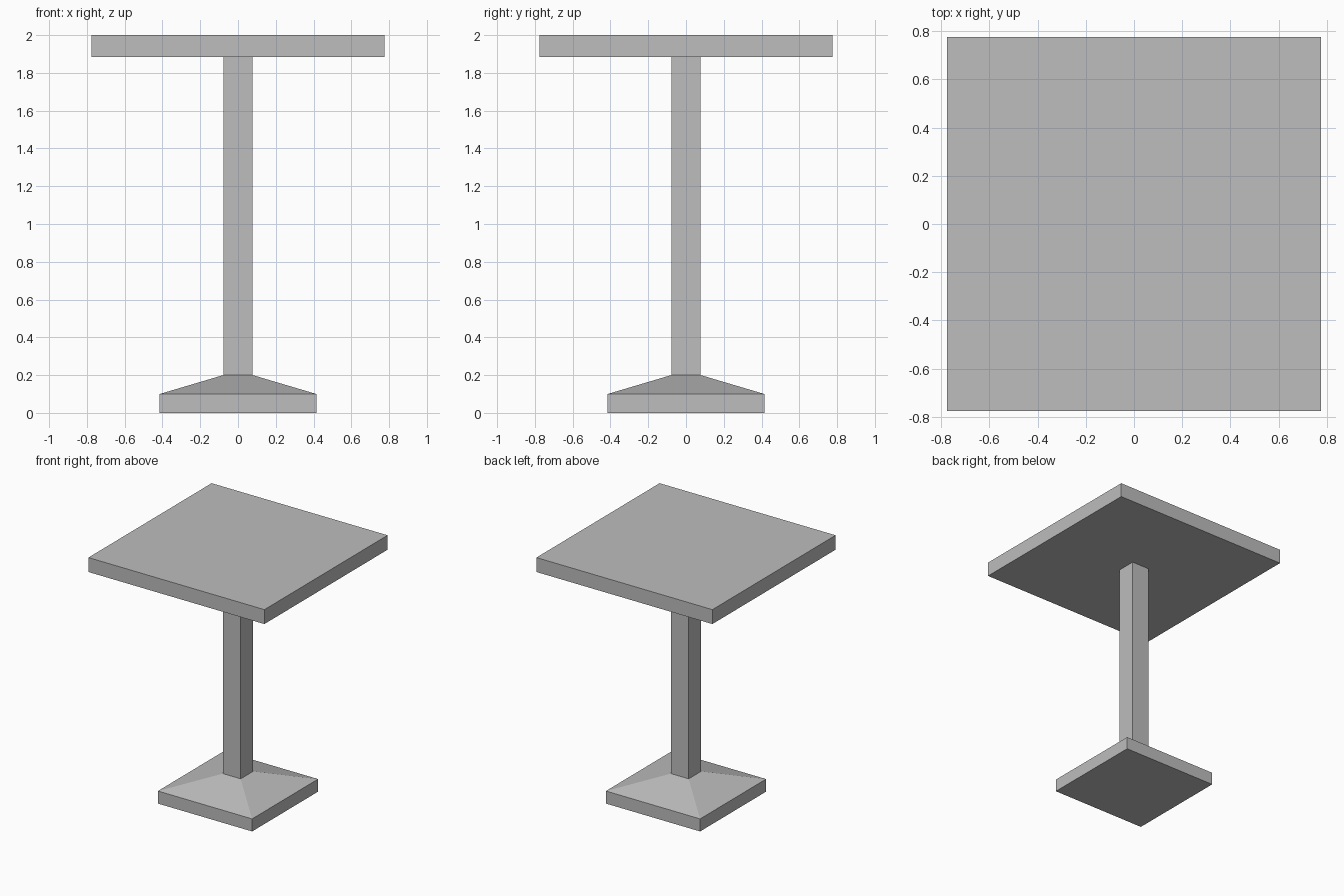
import bpy
import bmesh

cube = bpy.data.objects.get("Cube")
if cube:
    bpy.data.objects.remove(cube, do_unlink=True)

grey = bpy.data.materials.new("plain_grey")
grey.use_nodes = True
colour = (0.51, 0.51, 0.51, 1)
grey.diffuse_color = colour
grey.node_tree.nodes["Principled BSDF"].inputs["Base Color"].default_value = colour


def square_part(name, levels):
    """Build a closed square solid from (half width, height) levels, bottom to top."""
    bm = bmesh.new()
    rings = [[bm.verts.new((sx * h, sy * h, z))
              for sx, sy in ((-1, -1), (1, -1), (1, 1), (-1, 1))]
             for h, z in levels]
    bm.faces.new(rings[0][::-1])
    bm.faces.new(rings[-1])
    for low, high in zip(rings, rings[1:]):
        for i in range(4):
            j = (i + 1) % 4
            bm.faces.new((low[i], low[j], high[j], high[i]))
    mesh = bpy.data.meshes.new(name)
    bm.to_mesh(mesh)
    bm.free()
    mesh.materials.append(grey)
    obj = bpy.data.objects.new(name, mesh)
    bpy.context.collection.objects.link(obj)
    return obj


# Square foot with a sloped upper side
square_part("foot", [(0.415, 0), (0.415, 0.1), (0.078, 0.2)])
# Square column
square_part("column", [(0.078, 0.2), (0.078, 1.885)])
# Thick square top
square_part("table_top", [(0.775, 1.885), (0.775, 2)])
